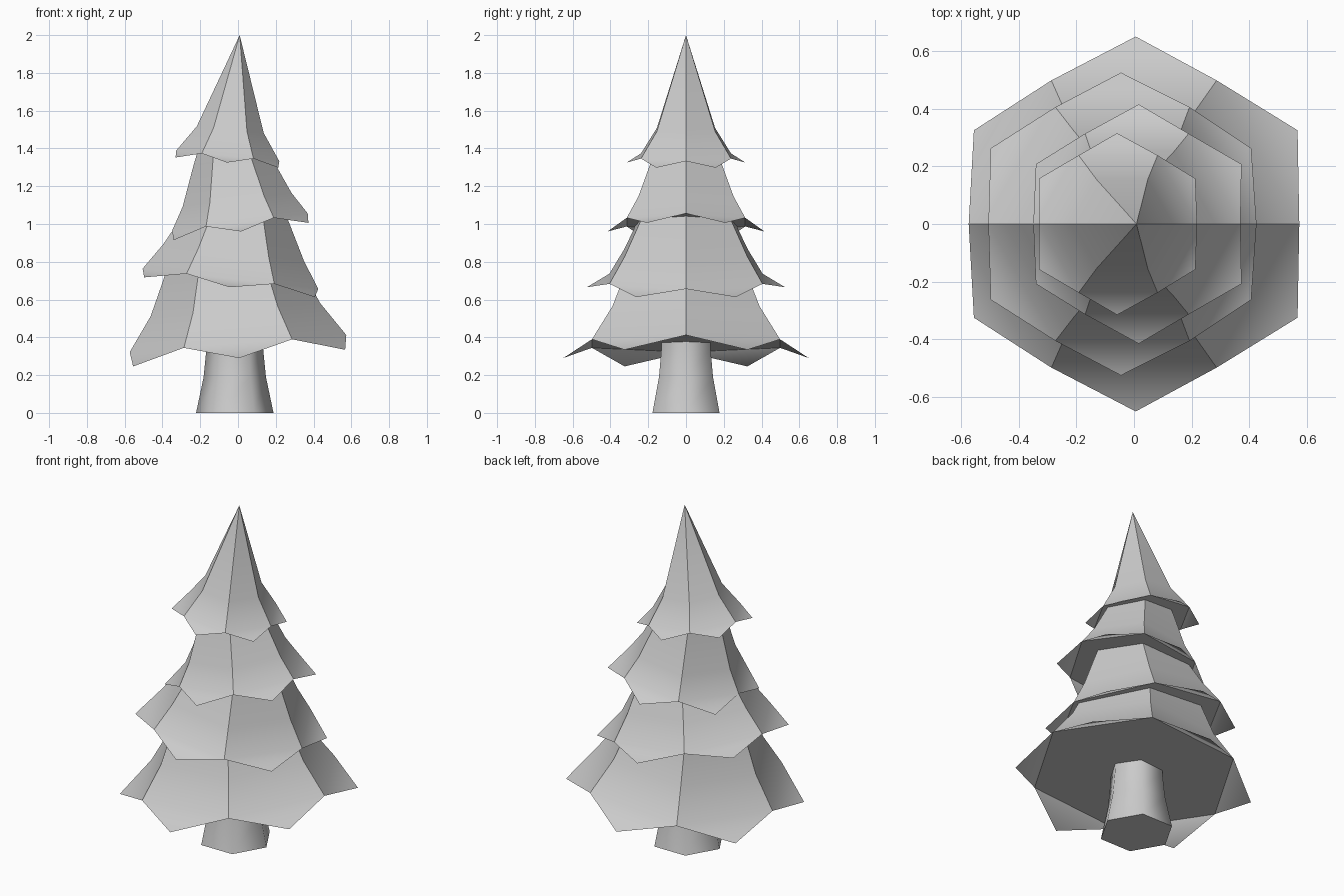
import bpy
from math import cos, sin, radians
from mathutils import Matrix

if "Cube" in bpy.data.objects:
    bpy.data.objects.remove(bpy.data.objects["Cube"])

SIDES = 6


def ring(r, z, offset=0):
    return [(r * cos(radians(60 * i + offset)), r * sin(radians(60 * i + offset)), z)
            for i in range(SIDES)]


def lathe(name, profile, tips=None, origin=(0, 0, 0), tilt=0, crease=42):
    """Six-sided shell from (radius, height) pairs; tips = (radius, drop) of drooping flaps."""
    verts, faces = [], []
    for r, z in profile:
        base = len(verts)
        if r == 0:  # apex closes the top
            verts.append((0, 0, z))
            faces += [(base - 6 + i, base - 6 + (i + 1) % 6, base) for i in range(SIDES)]
            break
        verts += ring(r, z)
        if base:
            faces += [(base - 6 + i, base - 6 + (i + 1) % 6, base + (i + 1) % 6, base + i)
                      for i in range(SIDES)]
    else:
        faces.append(tuple(range(len(verts) - 6, len(verts))))
    # underside, on its own vertices so the skirt shades smoothly into the flaps
    base = len(verts)
    verts += ring(*profile[0])
    faces.append(tuple(reversed(range(base, base + 6))))
    # drooping triangular branch tips
    if tips:
        base = len(verts)
        verts += ring(tips[0], -tips[1], 30)
        faces += [(i, base + i, (i + 1) % 6) for i in range(SIDES)]
    mesh = bpy.data.meshes.new(name)
    mesh.from_pydata(verts, [], faces)
    mesh.shade_smooth()
    mesh.set_sharp_from_angle(angle=radians(crease))
    ob = bpy.data.objects.new(name, mesh)
    ob.matrix_world = Matrix.Translation(origin) @ Matrix.Rotation(radians(tilt), 4, 'Y')
    bpy.context.collection.objects.link(ob)
    return ob


# Trunk, flared at the foot
lathe("trunk", [(0.205, 0), (0.165, 0.19), (0.15, 0.34), (0.148, 0.42)],
      origin=(-0.017, 0, 0), crease=65)

# Foliage tiers, tilted alternately: name, profile, tips, centre x, base z, tilt
tiers = [
    ("bottom_branches", [(0.575, 0), (0.45, 0.18), (0.375, 0.35), (0.345, 0.42)],
     (0.65, 0.077), 0.0, 0.367, -4.5),
    ("lower_branches", [(0.468, 0), (0.375, 0.14), (0.28, 0.32), (0.225, 0.42)],
     (0.525, 0.045), -0.04, 0.71, 6.6),
    ("upper_branches", [(0.362, 0), (0.29, 0.12), (0.205, 0.33), (0.165, 0.42)],
     (0.415, 0.05), 0.01, 1.01, -7.3),
    ("top_branches", [(0.275, 0), (0.178, 0.14), (0, 0.643)],
     (0.315, 0.035), -0.055, 1.36, 5.7),
]
for name, profile, tips, x, z, tilt in tiers:
    lathe(name, profile, tips, (x, 0, z), tilt)
